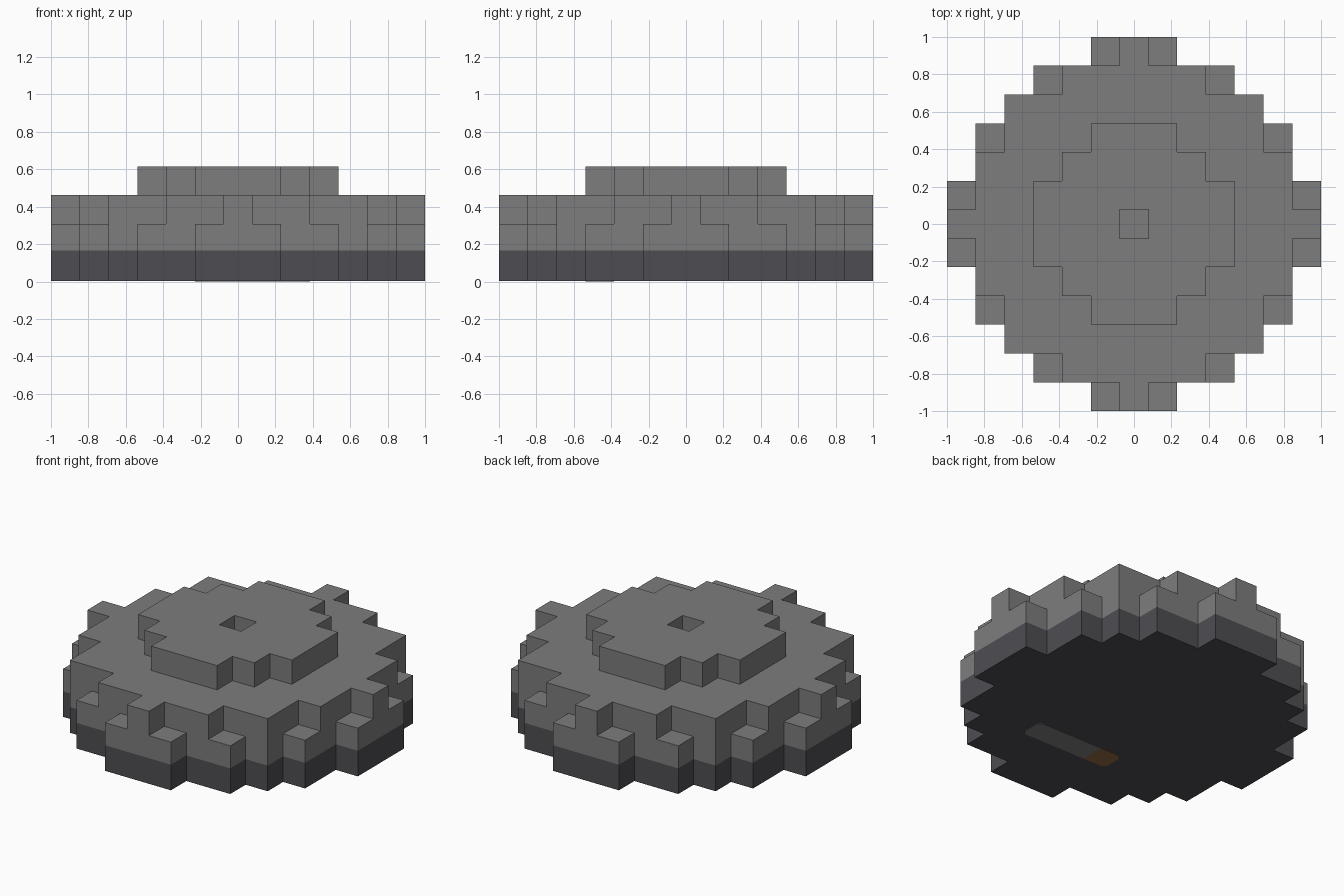
import bpy
import bmesh

cube = bpy.data.objects.get("Cube")
if cube:
    bpy.data.objects.remove(cube, do_unlink=True)

CELL = 2 / 13
UNDERSIDE = 0.003

# Half-width of each row of cells, counted outwards from the middle row
WIDE = (6, 6, 5, 5, 4, 3, 1)
NOTCHED = (6, 5, 5, 4, 4, 2, 0)
CROWN = (3, 3, 2, 1)
LAYERS = (WIDE, WIDE, NOTCHED, CROWN)
LEVELS = (UNDERSIDE, 0.165, 2 * CELL, 3 * CELL, 4 * CELL)


def make_material(name, colour):
    mat = bpy.data.materials.new(name)
    mat.use_nodes = True
    rgba = (*colour, 1)
    mat.diffuse_color = rgba
    mat.node_tree.nodes["Principled BSDF"].inputs["Base Color"].default_value = rgba
    return mat


def add_object(name, bm, mat):
    bmesh.ops.recalc_face_normals(bm, faces=bm.faces)
    mesh = bpy.data.meshes.new(name)
    bm.to_mesh(mesh)
    bm.free()
    mesh.materials.append(mat)
    obj = bpy.data.objects.new(name, mesh)
    bpy.context.collection.objects.link(obj)
    return obj


def filled(x, y, layer):
    """Whether a grid cell is solid; the crown has an open centre cell."""
    if not 0 <= layer < len(LAYERS):
        return False
    rows = LAYERS[layer]
    if abs(y) >= len(rows) or abs(x) > rows[abs(y)]:
        return False
    return not (rows is CROWN and x == 0 and y == 0)


def block_part(name, layers, mat):
    """Outer skin of the chosen layers, with no hidden inner faces."""
    bm = bmesh.new()

    def quad(corners):
        face = bm.faces.new([bm.verts.new(c) for c in corners])
        face.normal_update()
        return face

    for k in layers:
        z0, z1 = LEVELS[k], LEVELS[k + 1]
        for x in range(-6, 7):
            for y in range(-6, 7):
                if not filled(x, y, k):
                    continue
                x0, x1 = (x - 0.5) * CELL, (x + 0.5) * CELL
                y0, y1 = (y - 0.5) * CELL, (y + 0.5) * CELL
                # Corners run anticlockwise, one side per neighbour
                ring = [(x0, y0), (x1, y0), (x1, y1), (x0, y1)]
                sides = [(0, -1), (1, 0), (0, 1), (-1, 0)]
                for i, (dx, dy) in enumerate(sides):
                    if not filled(x + dx, y + dy, k):
                        a, b = ring[i], ring[(i + 1) % 4]
                        quad([(*a, z0), (*b, z0), (*b, z1), (*a, z1)])
                if not filled(x, y, k + 1):
                    quad([(*p, z1) for p in ring])
                if not filled(x, y, k - 1):
                    quad([(*p, z0) for p in reversed(ring)])
    bmesh.ops.remove_doubles(bm, verts=bm.verts, dist=0.0005)
    bmesh.ops.dissolve_limit(bm, angle_limit=0.01, verts=bm.verts, edges=bm.edges)
    # Normals are already outward, and open shells keep them
    mesh = bpy.data.meshes.new(name)
    bm.to_mesh(mesh)
    bm.free()
    mesh.materials.append(mat)
    obj = bpy.data.objects.new(name, mesh)
    bpy.context.collection.objects.link(obj)
    return obj


def underside_plate(name, inner, outer, mat):
    """Thin strip one cell wide, with clipped corners at its outer end."""
    y0, y1 = -3.5 * CELL, -2.5 * CELL
    clip = 0.025
    shoulder = outer - clip if outer > inner else outer + clip
    outline = [(inner, y0), (shoulder, y0), (outer, y0 + clip),
               (outer, y1 - clip), (shoulder, y1), (inner, y1)]
    bm = bmesh.new()
    face = bm.faces.new([bm.verts.new((x, y, 0)) for x, y in outline])
    result = bmesh.ops.extrude_face_region(bm, geom=[face])
    top = [v for v in result["geom"] if isinstance(v, bmesh.types.BMVert)]
    bmesh.ops.translate(bm, verts=top, vec=(0, 0, UNDERSIDE))
    return add_object(name, bm, mat)


grey = make_material("stone_grey", (0.205, 0.205, 0.205))
dark = make_material("dark_slate", (0.076, 0.075, 0.084))
brown = make_material("warm_brown", (0.29, 0.15, 0.055))

# Stepped disc: dark base, notched body and raised crown
block_part("dark_base", [0], dark)
block_part("notched_body", [1, 2], grey)
block_part("raised_crown", [3], grey)

# Strip on the underside
split = -0.5 * CELL
underside_plate("underside_grey_strip", split, 2.5 * CELL, grey)
underside_plate("underside_brown_tip", split, -1.5 * CELL, brown)
